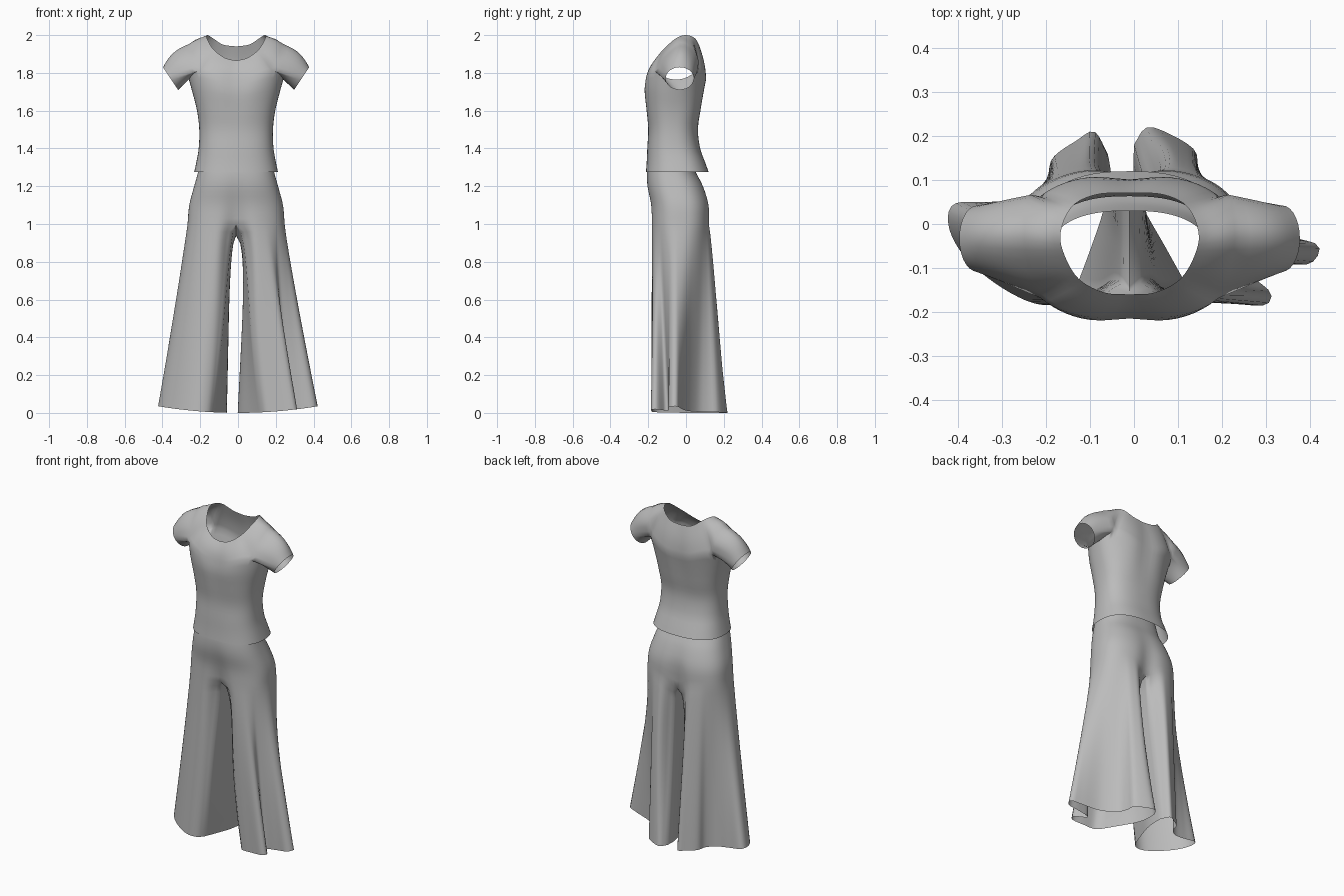
import bpy, bmesh
from math import sin, cos, pi, exp, radians, copysign
from mathutils import Vector

cube = bpy.data.objects.get("Cube")
if cube:
    bpy.data.objects.remove(cube, do_unlink=True)

CX = -0.01          # centre line of the clothes

fabric = bpy.data.materials.new("grey_fabric")
fabric.use_nodes = True
GREY = (0.5, 0.5, 0.5, 1)
fabric.diffuse_color = GREY
bsdf = fabric.node_tree.nodes["Principled BSDF"]
bsdf.inputs["Base Color"].default_value = GREY
bsdf.inputs["Roughness"].default_value = 0.9


def curve(points, n):
    """Smooth open path through the points, n evenly spaced samples."""
    p = [Vector(q) for q in points]
    p = [p[0] * 2 - p[1]] + p + [p[-1] * 2 - p[-2]]
    fine = []
    for a, b, c, d in zip(p, p[1:], p[2:], p[3:]):
        for k in range(12):
            t = k / 12
            fine.append((b * 2 + (c - a) * t + (a * 2 - b * 5 + c * 4 - d) * t ** 2
                         + (b * 3 - a - c * 3 + d) * t ** 3) / 2)
    fine.append(p[-2])
    dist = [0]
    for a, b in zip(fine, fine[1:]):
        dist.append(dist[-1] + (b - a).length)
    out, j = [], 0
    for i in range(n):
        want = dist[-1] * i / (n - 1)
        while j < len(fine) - 2 and dist[j + 1] < want:
            j += 1
        f = (want - dist[j]) / (dist[j + 1] - dist[j])
        out.append(fine[j].lerp(fine[j + 1], min(f, 1)))
    return out


def half_ring(level, s, n):
    """Half body outline, front centre to back centre; level = z, width, front, back, pinch."""
    z, w, front, back, pinch = level
    mid, depth = (front + back) / 2, (back - front) / 2
    row = []
    for i in range(n):
        a = pi * (i / (n - 1) - 0.5)
        x = w * max(cos(a), 0) ** 0.8 if 0 < i < n - 1 else 0
        sy = copysign(abs(sin(a)) ** 0.8, sin(a))
        y = mid + sy * (depth - pinch * exp(-(x / 0.06) ** 2))
        row.append(Vector((s * x, y, z)))
    return row


def sheet(bm, rows, closed=False):
    """Skin a list of equally long rows with quads."""
    grid = [[bm.verts.new((p.x + CX, p.y, p.z)) for p in row] for row in rows]
    for r0, r1 in zip(grid, grid[1:]):
        n = len(r0)
        for i in range(n if closed else n - 1):
            j = (i + 1) % n
            bm.faces.new((r0[i], r0[j], r1[j], r1[i]))


def finish(bm, name):
    bmesh.ops.remove_doubles(bm, verts=bm.verts, dist=0.0005)
    bmesh.ops.recalc_face_normals(bm, faces=bm.faces)
    mesh = bpy.data.meshes.new(name)
    bm.to_mesh(mesh)
    bm.free()
    mesh.materials.append(fabric)
    obj = bpy.data.objects.new(name, mesh)
    bpy.context.collection.objects.link(obj)
    bpy.ops.object.select_all(action='DESELECT')
    obj.select_set(True)
    bpy.context.view_layer.objects.active = obj
    bpy.ops.object.shade_smooth_by_angle(angle=radians(80))


# Shirt: torso, yoke and short sleeves, one half at a time
TORSO = [(1.275, .222, -.212, .12, 0), (1.33, .21, -.208, .1, 0), (1.4, .198, -.205, .075, 0),
         (1.5, .195, -.2, .063, 0), (1.6, .207, -.212, .08, .004), (1.7, .232, -.225, .1, .01),
         (1.765, .25, -.218, .113, .012)]
NECK = [(0, -.16, 1.865), (.06, -.155, 1.88), (.12, -.12, 1.925), (.155, -.05, 1.985),
        (.152, 0, 2), (.125, .045, 1.985), (.07, .068, 1.95), (0, .07, 1.94)]
SHOULDER = [(.237, -.113, 1.89), (.25, -.02, 1.955), (.233, .06, 1.89)]
N, F, B = 33, 9, 23           # samples, front and back sleeve corners

bm = bmesh.new()
chest_core = Vector((0, -.04, 1.75))
for s in (1, -1):
    torso = [half_ring(l, s, N) for l in curve(TORSO, 18)]
    for row in torso:         # fabric rises in front of and behind the armpit
        rise = max(0, row[0].z - 1.6) / 0.165
        for i, p in enumerate(row):
            p.z += 0.045 * rise * sin(pi * i / 16) ** 2
    sheet(bm, torso)
    top = torso[-1]
    arc = curve([top[F]] + [(x * s, y, z) for x, y, z in SHOULDER] + [top[B]], B - F + 1)
    yoke_end = top[:F] + arc + top[B + 1:]
    neck = [Vector((p.x * s, p.y, p.z)) for p in curve(NECK, N)]
    yoke = []
    for k in range(8):
        t = k / 7
        row = [a.lerp(b, t) for a, b in zip(neck, yoke_end)]
        for p in row:
            out = (p - chest_core).normalized() * sin(pi * t) * 0.008
            out.x *= abs(p.x) > 1e-6
            p += out
        yoke.append(row)
    sheet(bm, yoke)

    # sleeve: shoulder arc plus underarm, lofted to a tilted cuff
    hole = arc + top[F + 1:B][::-1]
    rows = []
    for k in range(8):
        t, row = k / 7, []
        for i, a in enumerate(hole):
            ang = 2 * pi * i / len(hole)
            up = sin(ang)
            cuff = Vector((s * (.347 + .04 * up), -.033 - .075 * cos(ang), 1.77 + .06 * up))
            puff = sin(pi * t) * 0.014 * max(up, 0)
            row.append(a.lerp(cuff, t) + Vector((s * puff, 0, puff)))
        rows.append(row)
    sheet(bm, rows, closed=True)
finish(bm, "shirt")

# Trousers: hips, then flared legs with folds that grow towards the hem
HIPS = [(1.36, .185, -.195, .03, 0), (1.28, .2, -.207, .05, 0), (1.2, .222, -.207, .093, .004),
        (1.1, .248, -.19, .125, .012), (1, .257, -.188, .13, .03)]
HEMS = {
    1: [(.12, -.14), (.15, -.17), (.22, -.178), (.295, -.185), (.31, -.155),
        (.25, -.1), (.33, -.09), (.4, -.09), (.42, -.05), (.36, -.03), (.25, 0), (.17, .06),
        (.145, .12), (.14, .165), (.09, .2), (.03, .22), (0, .18)],
    -1: [(-.13, -.14), (-.16, -.175), (-.22, -.182), (-.3, -.145), (-.38, -.08), (-.42, -.01),
         (-.41, .045), (-.33, .05), (-.25, .06), (-.2, .1), (-.185, .15), (-.13, .19),
         (-.09, .21), (-.06, .16)],
}
INSEAMS = {     # hem along the inside of each leg, front to back
    1: [(.12, -.14), (.07, -.05), (.02, .04), (0, .11), (0, .18)],
    -1: [(-.13, -.14), (-.1, -.06), (-.07, .03), (-.06, .1), (-.06, .16)],
}


def hem_row(points, n):
    return [Vector((p.x - CX, p.y, 0.035 * (p.x / 0.42) ** 2)) for p in curve(points, n)]


def leg_rows(start, hem, s):
    rows = []
    for k in range(25):
        t, row = k / 24, []
        swell = sin(pi * t ** 0.5)
        for a, b in zip(start, hem):
            # folds start higher up at the back
            p = a.lerp(b, t ** (1.1 - 0.3 * min(max(b.y / 0.15, 0), 1)))
            p.z = a.z + (b.z - a.z) * t
            # round the inner thigh and open the space between the legs
            p.y -= (p.y + 0.03) * 0.3 * swell * exp(-(p.x / 0.05) ** 2)
            gap = (0.035 if s > 0 else 0.02) * swell
            p.x += s * gap * max(0, 1 - abs(p.x) / 0.12)
            row.append(p)
        rows.append(row)
    return rows


bm = bmesh.new()
M, INNER = 65, 17
for s in (1, -1):
    hips = [half_ring(l, s, M) for l in curve(HIPS, 14)]
    for row in hips[-4:]:     # seat hangs lower at the back seam
        sag = 0.06 * (1.1 - row[0].z) / 0.1
        for p in row[M // 2 + 1:]:
            p.z -= max(sag, 0) * exp(-(p.x / 0.07) ** 2)
    sheet(bm, hips)
    front, back = hips[-1][0], hips[-1][-1]
    crotch = []
    for i in range(INNER):
        u = i / (INNER - 1)
        crotch.append(front.lerp(back, u) - Vector((0, 0, 0.025 * sin(pi * u))))
    sheet(bm, leg_rows(hips[-1], hem_row(HEMS[s], M), s))
    sheet(bm, leg_rows(crotch, hem_row(INSEAMS[s], INNER), s))
finish(bm, "trousers")
